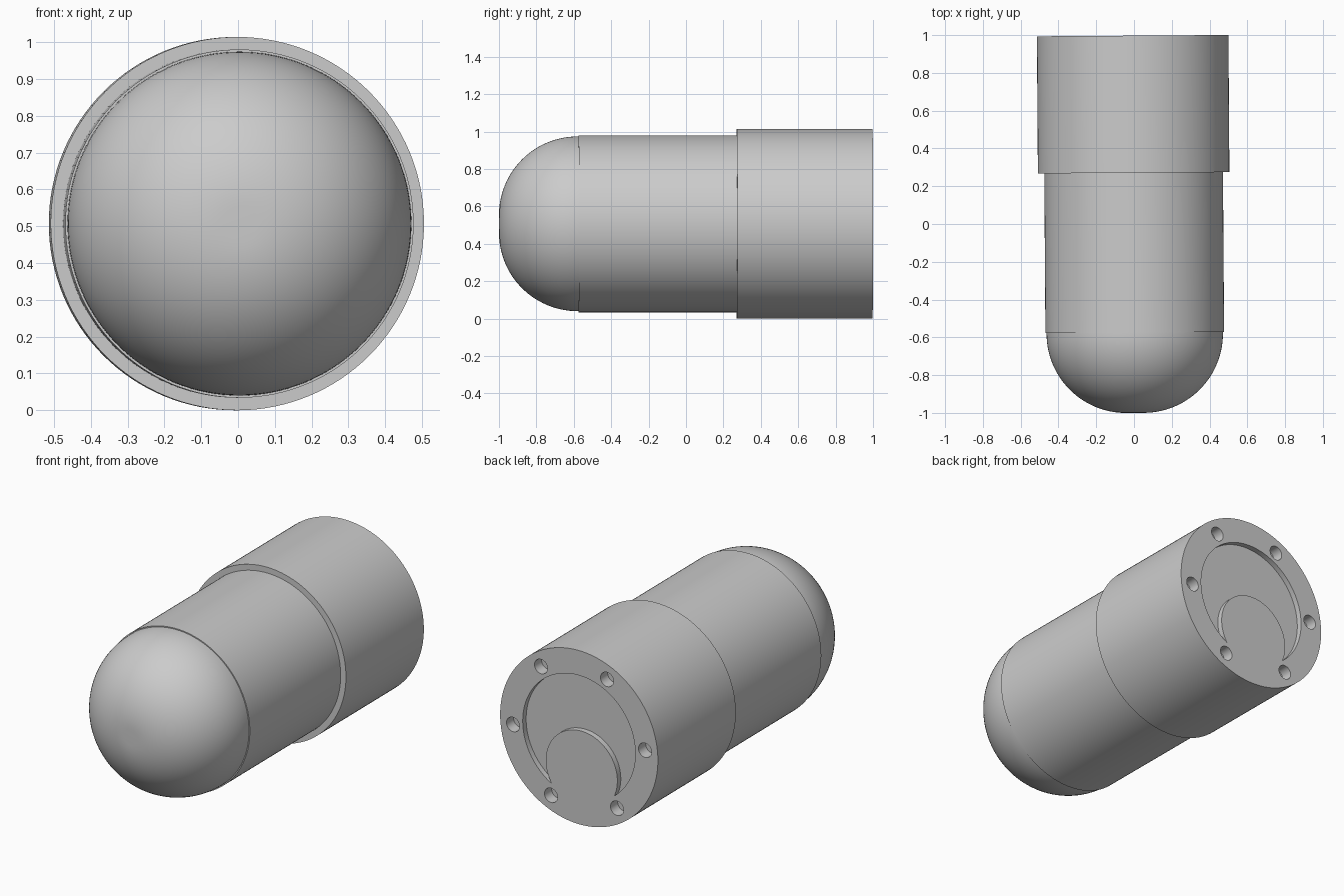
import bpy, bmesh, math
from math import sin, cos, radians, pi

if "Cube" in bpy.data.objects:
    bpy.data.objects.remove(bpy.data.objects["Cube"])

AXIS_Z = 0.507           # height of the long axis
TILT = radians(0.4)      # the whole model is turned very slightly about z
SEGS = 128

grey = bpy.data.materials.new("light_grey")
grey.diffuse_color = (0.6, 0.6, 0.6, 1)
grey.use_nodes = True
grey.node_tree.nodes["Principled BSDF"].inputs["Base Color"].default_value = grey.diffuse_color


def new_object(name, bm):
    bmesh.ops.recalc_face_normals(bm, faces=bm.faces)
    mesh = bpy.data.meshes.new(name)
    bm.to_mesh(mesh)
    bm.free()
    mesh.materials.append(grey)
    ob = bpy.data.objects.new(name, mesh)
    bpy.context.collection.objects.link(ob)
    ob.location = (0, 0, AXIS_Z)
    ob.rotation_euler = (0, 0, TILT)
    return ob


def activate(ob):
    bpy.ops.object.select_all(action='DESELECT')
    ob.select_set(True)
    bpy.context.view_layer.objects.active = ob


def lathe(name, profile):
    """Revolve (radius, y) points about the y axis and cap both ends."""
    bm = bmesh.new()
    rings = [[bm.verts.new((r * cos(2 * pi * i / SEGS), y, r * sin(2 * pi * i / SEGS)))
              for i in range(SEGS)] for r, y in profile]
    for a, b in zip(rings, rings[1:]):
        for i in range(SEGS):
            j = (i + 1) % SEGS
            bm.faces.new((a[i], a[j], b[j], b[i]))
    bm.faces.new(rings[0])
    bm.faces.new(rings[-1])
    return new_object(name, bm)


def prism(bm, outline, y0, y1):
    """Extrude an (x, z) outline along y."""
    a = [bm.verts.new((x, y0, z)) for x, z in outline]
    b = [bm.verts.new((x, y1, z)) for x, z in outline]
    bm.faces.new(a)
    bm.faces.new(b)
    for i in range(len(a)):
        j = (i + 1) % len(a)
        bm.faces.new((a[i], a[j], b[j], b[i]))


def arc(cx, cz, r, start, end, n):
    return [(cx + r * cos(start + (end - start) * i / n),
             cz + r * sin(start + (end - start) * i / n)) for i in range(n + 1)]


# Rounded nose: small flat tip blending into a quarter-round
nose = lathe("rounded_nose", [(0.047 + 0.42 * sin(t), -0.58 - 0.42 * cos(t))
                              for t in (pi / 2 * i / 28 for i in range(29))]
             + [(0.467, -0.57)])

# Middle barrel and wider rear housing
barrel = lathe("middle_barrel", [(0.473, -0.575), (0.473, 0.29)])
housing = lathe("rear_housing", [(0.507, 0.271), (0.507, 0.997)])

# Cutter for the rear face: crescent recess and ring of six screw holes
R, r, d, axis = 0.362, 0.23, 0.19, radians(265)
a = math.acos((R * R + d * d - r * r) / (2 * R * d))
b = math.atan2(R * sin(a), R * cos(a) - d)
outer = arc(0, 0, R, axis + a, axis + 2 * pi - a, 80)
inner = arc(d * cos(axis), d * sin(axis), r, axis + 2 * pi - b, axis + b, 56)
bm = bmesh.new()
prism(bm, outer + inner[1:-1], 0.965, 1.1)
for k in range(6):
    t = radians(55 + 60 * k)
    prism(bm, arc(0.426 * cos(t), 0.426 * sin(t), 0.042, 0, 2 * pi, 32)[:-1], 0.93, 1.1)
cutter = new_object("rear_face_cutter", bm)
cutter.hide_render = True

bpy.context.view_layer.update()
activate(housing)
mod = housing.modifiers.new("rear_cut", 'BOOLEAN')
mod.operation = 'DIFFERENCE'
mod.solver = 'EXACT'
mod.object = cutter
bpy.ops.object.modifier_apply(modifier=mod.name)
bpy.data.objects.remove(cutter)

# Smooth round surfaces, crisp edges
for ob in (nose, barrel, housing):
    activate(ob)
    bpy.ops.object.shade_smooth_by_angle(angle=radians(30))
